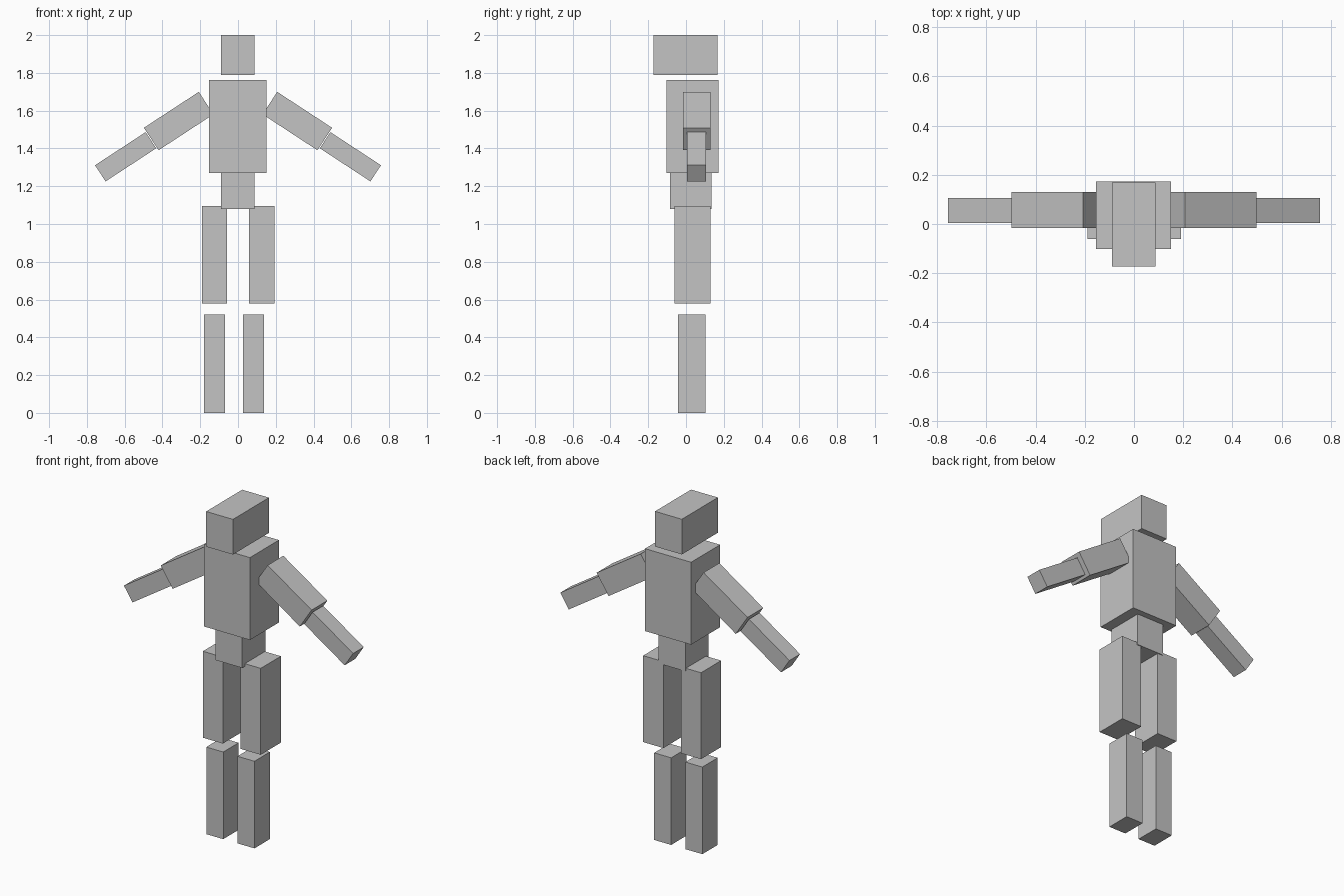
import bpy
import math

cube = bpy.data.objects.get("Cube")
if cube:
    bpy.data.objects.remove(cube, do_unlink=True)

# Single flat material
GREY = (0.55, 0.55, 0.55, 1)
grey = bpy.data.materials.new("light_grey")
grey.use_nodes = True
grey.diffuse_color = GREY
grey.node_tree.nodes["Principled BSDF"].inputs["Base Color"].default_value = GREY


def block(name, center, size, tilt=0.0):
    """Box with its scale applied, tilted about the y axis (degrees)."""
    bpy.ops.mesh.primitive_cube_add(size=1, location=center)
    obj = bpy.context.object
    obj.name = name
    obj.scale = size
    bpy.ops.object.transform_apply(location=False, rotation=False, scale=True)
    obj.rotation_euler.y = math.radians(tilt)
    obj.data.materials.append(grey)
    return obj


def span(name, x, y, z):
    """Box given by its extent along each axis."""
    return block(name, [(a + b) / 2 for a, b in (x, y, z)],
                 [b - a for a, b in (x, y, z)])


# Head and body
span("head", (-0.09, 0.087), (-0.172, 0.168), (1.79, 2.0))
span("torso", (-0.154, 0.15), (-0.102, 0.172), (1.27, 1.762))
span("pelvis", (-0.09, 0.087), (-0.085, 0.135), (1.08, 1.27))

# Legs: the left shin sits slightly inward
span("right_thigh", (-0.19, -0.058), (-0.06, 0.13), (0.58, 1.096))
span("left_thigh", (0.058, 0.192), (-0.06, 0.13), (0.58, 1.096))
span("right_shin", (-0.18, -0.068), (-0.042, 0.103), (0, 0.52))
span("left_shin", (0.026, 0.138), (-0.042, 0.103), (0, 0.52))

# Arms sloping down and outward
for side, s in (("left", 1), ("right", -1)):
    block(side + "_upper_arm", (s * 0.314, 0.057, 1.545),
          (0.347, 0.148, 0.142), s * 33.2)
    block(side + "_forearm", (s * 0.595, 0.055, 1.356),
          (0.32, 0.1, 0.102), s * 33.2)
